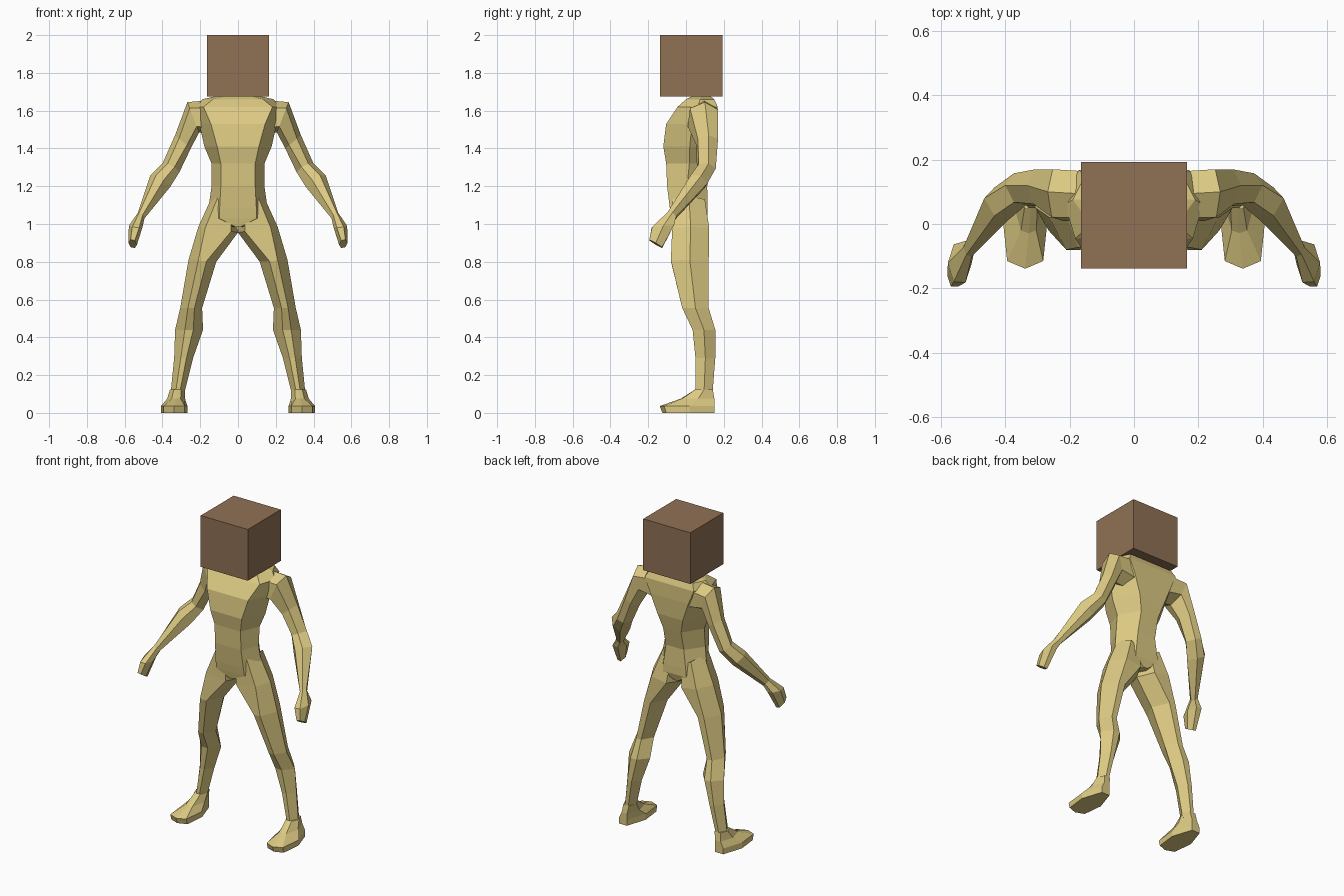
import bpy
import bmesh
from mathutils import Vector


def material(name, rgb):
    m = bpy.data.materials.new(name)
    m.diffuse_color = (*rgb, 1)
    return m


KHAKI = material("khaki body", (0.72, 0.59, 0.225))
BROWN = material("brown head", (0.28, 0.165, 0.09))


def ring(outer, inner, depth, kf=0.5, kb=0.5, tip=0):
    """Six-sided ring: two side points, two front corners, two back corners, optional front tip."""
    o, i, d = Vector(outer), Vector(inner), Vector((0, *depth))
    c, w = (o + i) / 2, (o - i) / 2
    pts = [c + w, c + w * kb + d, c - w * kb + d, c - w, c - w * kf - d, c + w * kf - d]
    if tip:
        pts.insert(5, c - d * tip)
    return pts


def flat_ring(x1, z1, x0, z0, y0, y1, kf=0.3, kb=0.3, tip=0):
    y = (y0 + y1) / 2
    return ring((x1, y, z1), (x0, y, z0), ((y1 - y0) / 2, 0), kf, kb, tip)


def loft(name, rings, mirror=False):
    bm = bmesh.new()
    loops = [[bm.verts.new(p) for p in r] for r in rings]
    for a, b in zip(loops, loops[1:]):
        for j in range(len(a)):
            n = (j + 1) % len(a)
            bm.faces.new((a[j], a[n], b[n], b[j]))
    bm.faces.new(loops[0])
    bm.faces.new(loops[-1])
    bmesh.ops.recalc_face_normals(bm, faces=bm.faces)
    me = bpy.data.meshes.new(name)
    bm.to_mesh(me)
    bm.free()
    me.materials.append(KHAKI)
    ob = bpy.data.objects.new(name, me)
    bpy.context.collection.objects.link(ob)
    if mirror:
        ob.modifiers.new("mirror", 'MIRROR').use_mirror_merge = False
    return ob


# Head block
bpy.ops.mesh.primitive_cube_add(size=1, location=(0, 0.0275, 1.8375))
head = bpy.context.object
head.name = "head"
head.scale = (0.33, 0.33, 0.325)
head.data.materials.append(BROWN)

# Torso: half width, height, front y, back y, front and back corner positions
torso = [(0.12, 1.676, 0.03, 0.13, 0.6, 0.6), (0.19, 1.66, 0.0, 0.15, 0.7, 0.8),
         (0.215, 1.62, -0.045, 0.168, 0.85, 0.8), (0.205, 1.53, -0.105, 0.168, 0.7, 0.65),
         (0.178, 1.41, -0.12, 0.16, 0.62, 0.5), (0.14, 1.32, -0.105, 0.14, 0.65, 0.45),
         (0.14, 1.20, -0.10, 0.112, 0.65, 0.45), (0.157, 1.08, -0.085, 0.115, 0.62, 0.5),
         (0.165, 1.03, -0.077, 0.115, 0.6, 0.5), (0.07, 0.985, -0.068, 0.10, 0.2, 0.2)]
loft("torso", [flat_ring(w, z, -w, z, *r) for w, z, *r in torso])

# Legs: outer x, z, inner x, z, front y, back y, corner positions
legs = [(0.135, 1.15, 0.01, 1.07, -0.07, 0.10, 0.6, 0.5), (0.21, 0.985, 0.0, 0.955, -0.073, 0.123, 0.65, 0.5),
        (0.262, 0.81, 0.115, 0.80, -0.08, 0.12), (0.306, 0.555, 0.19, 0.555, -0.02, 0.12),
        (0.333, 0.44, 0.185, 0.44, 0.035, 0.155), (0.338, 0.29, 0.238, 0.29, 0.05, 0.155),
        (0.357, 0.10, 0.285, 0.10, 0.05, 0.14)]
loft("legs", [flat_ring(*r) for r in legs], True)

# Feet: ankle down to the sole, pointed toe and narrow heel
feet = [(0.36, 0.125, 0.28, 0.125, 0.05, 0.142, 0.5, 0.5, 1),
        (0.375, 0.075, 0.28, 0.075, -0.02, 0.15, 0.5, 0.4, 1.1),
        (0.408, 0.036, 0.268, 0.036, -0.115, 0.15, 0.8, 0.4, 1.18),
        (0.408, 0, 0.268, 0, -0.105, 0.15, 0.8, 0.4, 1.16)]
loft("feet", [flat_ring(*r) for r in feet], True)

# Arms and hands: outer point, inner point, half depth (y, z), corner positions
arms = [((0.10, 0.09, 1.66), (0.06, 0.09, 1.46), (0.07, 0), 0.6, 0.6),
        ((0.268, 0.10, 1.645), (0.206, 0.08, 1.485), (0.075, 0), 0.6, 0.5),
        ((0.333, 0.120, 1.47), (0.250, 0.105, 1.40), (0.054, 0), 0.5, 0.4),
        ((0.400, 0.120, 1.32), (0.310, 0.095, 1.275), (0.045, -0.012), 0.4, 0.4),
        ((0.465, 0.080, 1.255), (0.360, 0.045, 1.195), (0.044, -0.022), 0.4, 0.4),
        ((0.530, -0.072, 1.06), (0.495, -0.080, 1.03), (0.022, -0.012)),
        ((0.578, -0.120, 0.99), (0.505, -0.125, 0.985), (0.058, 0.005)),
        ((0.580, -0.160, 0.90), (0.535, -0.160, 0.89), (0.034, -0.02))]
loft("arms", [ring(*r) for r in arms], True)
